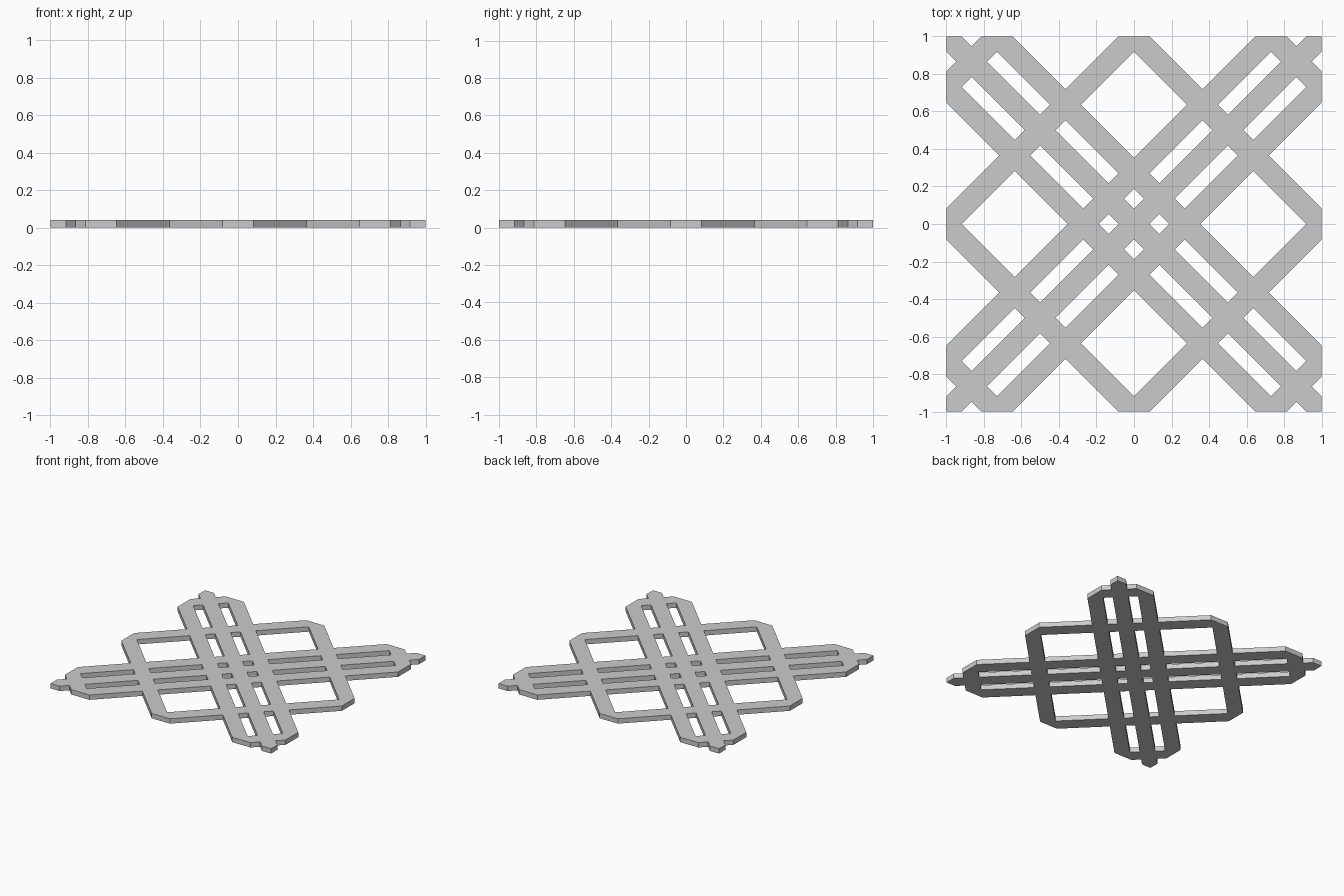
import bpy, bmesh
from mathutils import Vector

if "Cube" in bpy.data.objects:
    bpy.data.objects.remove(bpy.data.objects["Cube"])

HALF_BAR = 0.0825                       # half bar width, measured in x+y / x-y
OFFSETS = [0.0, 0.27, 1.0, 1.73]        # bar centre lines on each diagonal
HEIGHT = 0.04

# Breaks along each diagonal: bars alternate with gaps
centres = sorted({s * o for o in OFFSETS for s in (-1, 1)})
breaks = [-2.1] + [c + e for c in centres for e in (-HALF_BAR, HALF_BAR)] + [2.1]
spans = list(zip(breaks, breaks[1:]))


def nearest(a, b):
    return 0 if a < 0 < b else min(abs(a), abs(b))


bm = bmesh.new()

# Diagonal lattice: keep every cell covered by a bar in either direction
for i, (s0, s1) in enumerate(spans):
    for j, (d0, d1) in enumerate(spans):
        is_bar = i % 2 == 1 or j % 2 == 1
        inside = nearest(s0, s1) + nearest(d0, d1) < 1.99
        if is_bar and inside:
            corners = [(s0, d0), (s0, d1), (s1, d1), (s1, d0)]
            bm.faces.new([bm.verts.new(((s + d) / 2, (s - d) / 2, 0))
                          for s, d in corners])
bmesh.ops.remove_doubles(bm, verts=bm.verts[:], dist=1e-4)

# Trim the lattice to a square
for n in (Vector((1, 0, 0)), Vector((-1, 0, 0)), Vector((0, 1, 0)), Vector((0, -1, 0))):
    bmesh.ops.bisect_plane(bm, geom=bm.verts[:] + bm.edges[:] + bm.faces[:],
                           dist=1e-4, plane_co=n, plane_no=n, clear_outer=True)

# Thicken into a flat panel
top = bmesh.ops.extrude_face_region(bm, geom=bm.faces[:], use_keep_orig=True)
bmesh.ops.translate(bm, vec=(0, 0, HEIGHT),
                    verts=[v for v in top["geom"] if isinstance(v, bmesh.types.BMVert)])
bmesh.ops.recalc_face_normals(bm, faces=bm.faces[:])

mesh = bpy.data.meshes.new("lattice_panel")
bm.to_mesh(mesh)
bm.free()
bpy.context.collection.objects.link(bpy.data.objects.new("lattice_panel", mesh))
